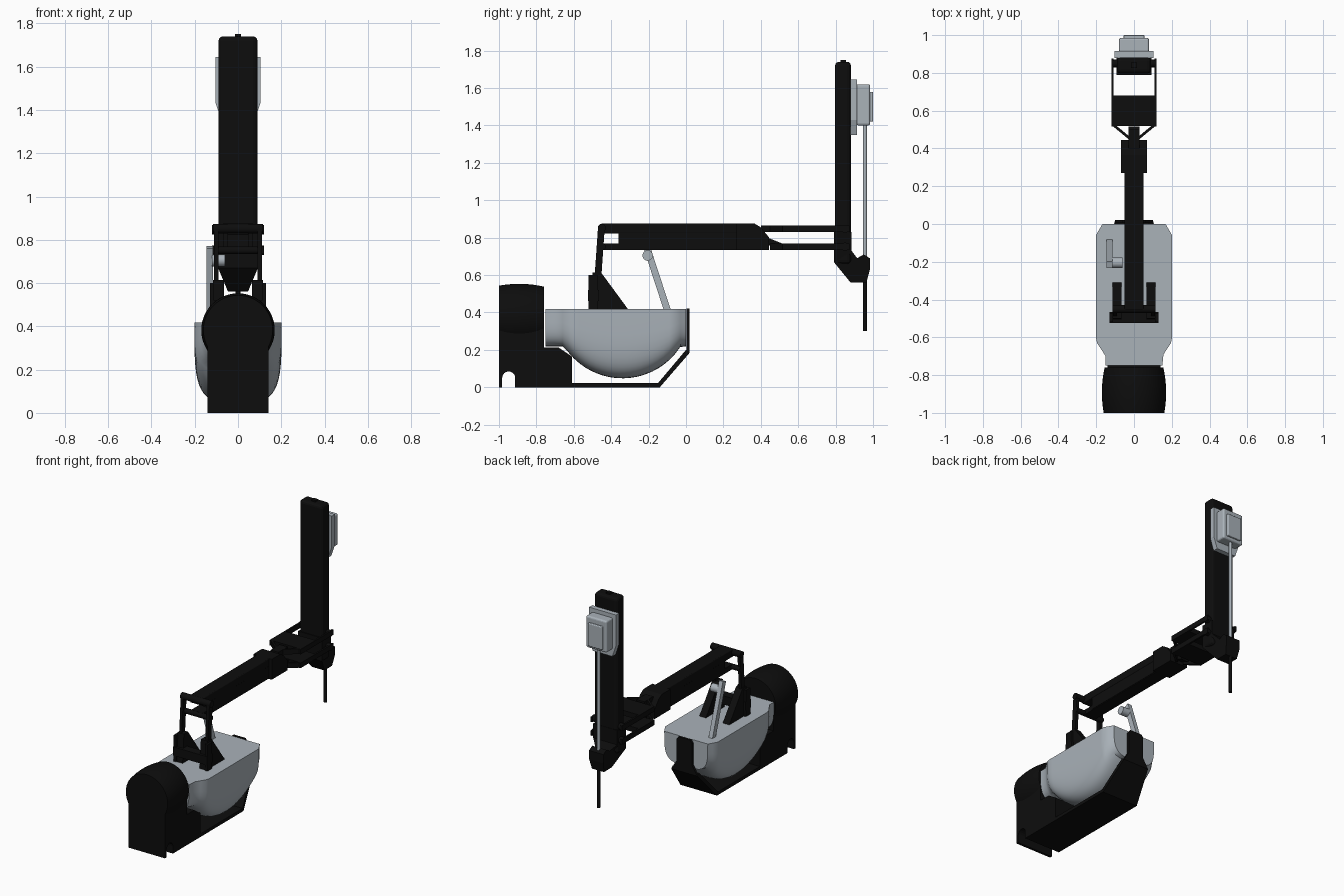
import bpy, bmesh, math

if "Cube" in bpy.data.objects:
    bpy.data.objects.remove(bpy.data.objects["Cube"], do_unlink=True)


def material(name, rgb):
    m = bpy.data.materials.new(name)
    m.use_nodes = True
    m.diffuse_color = (*rgb, 1)
    m.node_tree.nodes["Principled BSDF"].inputs["Base Color"].default_value = (*rgb, 1)
    return m


BLACK = material("matte black", (0.004, 0.004, 0.004))
GREY = material("pale grey", (0.40, 0.445, 0.485))


def finish(name, bm, mat, bevel=0, smooth=False):
    bmesh.ops.recalc_face_normals(bm, faces=bm.faces)
    mesh = bpy.data.meshes.new(name)
    bm.to_mesh(mesh)
    bm.free()
    ob = bpy.data.objects.new(name, mesh)
    bpy.context.collection.objects.link(ob)
    mesh.materials.append(mat)
    if bevel:
        mod = ob.modifiers.new("rounded edges", "BEVEL")
        mod.width, mod.segments = bevel, 3
    if smooth:
        bpy.ops.object.select_all(action="DESELECT")
        ob.select_set(True)
        bpy.context.view_layer.objects.active = ob
        bpy.ops.object.shade_smooth_by_angle(angle=math.radians(35))
    return ob


def prism(name, pts, lo, hi, mat=BLACK, axis="x", bevel=0):
    """Extrude a 2D outline along one axis."""
    place = {"x": lambda a, b, t: (t, a, b),
             "y": lambda a, b, t: (a, t, b),
             "z": lambda a, b, t: (a, b, t)}[axis]
    bm = bmesh.new()
    rings = [[bm.verts.new(place(a, b, t)) for a, b in pts] for t in (lo, hi)]
    for ring in rings:
        bm.faces.new(ring)
    n = len(pts)
    for i in range(n):
        j = (i + 1) % n
        bm.faces.new((rings[0][i], rings[0][j], rings[1][j], rings[1][i]))
    return finish(name, bm, mat, bevel)


def box(name, x, y, z, mat=BLACK, bevel=0):
    pts = [(y[0], z[0]), (y[1], z[0]), (y[1], z[1]), (y[0], z[1])]
    return prism(name, pts, x[0], x[1], mat, bevel=bevel)


def strip(p, q, w):
    """Outline of a straight bar of width w between two points."""
    dy, dz = q[0] - p[0], q[1] - p[1]
    k = w / 2 / math.hypot(dy, dz)
    a, b = -dz * k, dy * k
    return [(p[0] + a, p[1] + b), (q[0] + a, q[1] + b),
            (q[0] - a, q[1] - b), (p[0] - a, p[1] - b)]


def loft(name, rings, mat):
    bm = bmesh.new()
    vs = [[bm.verts.new(p) for p in r] for r in rings]
    n = len(vs[0])
    for r, s in zip(vs, vs[1:]):
        for i in range(n):
            j = (i + 1) % n
            bm.faces.new((r[i], r[j], s[j], s[i]))
    bm.faces.new(vs[0])
    bm.faces.new(vs[-1])
    return finish(name, bm, mat, smooth=True)


def rod(name, x, y, z0, z1, r, mat):
    circle = [(x + r * math.cos(k * math.tau / 16), y + r * math.sin(k * math.tau / 16)) for k in range(16)]
    return loft(name, [[(a, b, z) for a, b in circle] for z in (z0, z1)], mat)


def pin(name, y, z, x0, x1, r, mat=BLACK):
    circle = [(y + r * math.cos(k * math.tau / 16), z + r * math.sin(k * math.tau / 16)) for k in range(16)]
    return loft(name, [[(x, a, b) for a, b in circle] for x in (x0, x1)], mat)


# Housing: lower body with an arched slot, and a barrel drum on top
arch = [(-0.948 - 0.035 * math.cos(t * math.pi / 8), 0.05 + 0.035 * math.sin(t * math.pi / 8)) for t in range(9)]
prism("housing_body", [(-1, 0), (-0.983, 0)] + arch +
      [(-0.913, 0), (-0.76, 0), (-0.76, 0.36), (-1, 0.36)], -0.14, 0.14)
drum = []
for i in range(9):
    t = i / 8
    r = 0.17 - 0.012 * (2 * t - 0.9) ** 2
    drum.append([(r * math.cos(k * math.tau / 48), -1 + 0.24 * t, 0.383 + r * math.sin(k * math.tau / 48))
                 for k in range(48)])
loft("housing_drum", drum, BLACK)
prism("housing_step", [(-0.765, 0), (-0.61, 0), (-0.61, 0.165), (-0.68, 0.212), (-0.765, 0.212)], -0.14, 0.14)

# Base plate with sloped tail and upright tab
box("base_plate", (-0.14, 0.14), (-0.62, -0.14), (0, 0.022))
bm = bmesh.new()
sections = [(0.14, -0.15, 0), (0.14, -0.15, 0.022), (0.1, 0.0, 0.2), (0.1, 0.02, 0.185), (0.14, -0.14, 0)]
left, right = ([bm.verts.new((s * x, y, z)) for x, y, z in sections] for s in (-1, 1))
bm.faces.new(left)
bm.faces.new(right)
for i in range(5):
    j = (i + 1) % 5
    bm.faces.new((left[i], left[j], right[j], right[i]))
finish("sloped_tail", bm, BLACK)
prism("tail_tab", [(-0.1, 0.185), (0.1, 0.185), (0.06, 0.25), (0.06, 0.4), (0.045, 0.42),
                   (-0.045, 0.42), (-0.06, 0.4), (-0.06, 0.25)], 0.004, 0.02, axis="y")

# Hollow bowl: rounded cross-sections along its length
RIM = 0.418


def half_width(y):
    if y < -0.62:
        return 0.15 + 0.052 * min(1, max(0, (y + 0.70) / 0.08))
    return 0.202 - 0.035 * max(0, (y + 0.06) / 0.06)


def depth(y):
    curve = math.sqrt(max(0, 0.37 ** 2 - (y + 0.34) ** 2))
    return max(curve, 0.2)


def power(v, p):
    return math.copysign(abs(v) ** p, v)


def bowl_ring(y, wall):
    w, d = half_width(y) - wall, depth(y) - wall
    place = max(-0.75 + wall, min(-wall, y))
    return [(w * power(math.cos(k * math.pi / 24), 0.5), place,
             RIM - d * power(math.sin(k * math.pi / 24), 0.5) if 0 < k < 24 else RIM) for k in range(25)]


steps = [-0.75, -0.70] + [-0.66 + 0.03 * i for i in range(21)] + [-0.03, 0]
bm = bmesh.new()
for wall in (0, 0.032):
    ys = [-0.75 + wall + (y + 0.75) * (0.75 - 2 * wall) / 0.75 for y in steps]
    rings = [[bm.verts.new(p) for p in bowl_ring(y, wall)] for y in ys]
    for r, s in zip(rings, rings[1:]):
        for i in range(24):
            bm.faces.new((r[i], r[i + 1], s[i + 1], s[i]))
    bm.faces.new(rings[0])
    bm.faces.new(rings[-1])
bmesh.ops.bridge_loops(bm, edges=[e for e in bm.edges if e.is_boundary])
finish("bowl", bm, GREY, smooth=True)

# Pedestal brackets, links and cross bar
for s, side in ((-1, "right"), (1, "left")):
    lo, hi = sorted((s * 0.065, s * 0.115))
    prism(side + "_bracket", [(-0.53, 0.2), (-0.15, 0.2), (-0.455, 0.615), (-0.5, 0.615)], lo, hi)
    lo, hi = sorted((s * 0.09, s * 0.11))
    prism(side + "_link", strip((-0.477, 0.5), (-0.452, 0.86), 0.036), lo, hi)
    box(side + "_bracket_edge", sorted((s * 0.11, s * 0.13)), (-0.52, -0.47), (0.3, 0.6))
box("bracket_cross_bar", (-0.13, 0.13), (-0.525, -0.465), (0.46, 0.52))
pin("upper_pivot", -0.45, 0.852, -0.115, 0.115, 0.022)
pin("lower_pivot", -0.447, 0.752, -0.11, 0.11, 0.018)

# Balance strut
prism("strut", strip((-0.215, 0.765), (-0.05, 0.26), 0.036), -0.145, -0.115, GREY)
pin("strut_knob", -0.205, 0.705, -0.12, -0.06, 0.028, GREY)

# Arm: two beams, a sleeve and a fork
box("upper_beam", (-0.05, 0.05), (-0.455, 0.3), (0.822, 0.876), bevel=0.006)
box("lower_beam", (-0.045, 0.045), (-0.45, 0.42), (0.735, 0.77))
box("beam_core", (-0.048, 0.048), (-0.36, 0.3), (0.74, 0.83))
prism("arm_sleeve", [(0.27, 0.735), (0.445, 0.735), (0.445, 0.8), (0.4, 0.855),
                     (0.365, 0.876), (0.27, 0.876)], -0.07, 0.07)
box("upper_tongue", (-0.03, 0.03), (0.4, 0.5), (0.83, 0.865))
prism("lower_tongue", strip((0.39, 0.8), (0.51, 0.752), 0.035), -0.03, 0.03)
for z, level in ((0.735, "lower"), (0.83, "upper")):
    box(level + "_fork_plate", (-0.11, 0.11), (0.52, 0.68), (z, z + 0.035))
    for s, side in ((-1, "right"), (1, "left")):
        prism(side + "_" + level + "_fork", strip((s * 0.025, 0.455), (s * 0.11, 0.525), 0.014),
              z, z + 0.035, axis="z")
        box(side + "_" + level + "_rail", sorted((s * 0.108, s * 0.12)), (0.515, 0.875), (z, z + 0.035))
    pin(level + "_tower_pivot", 0.85, z + 0.017, -0.12, 0.12, 0.022)

# Tower and its tapered foot
box("tower", (-0.09, 0.09), (0.797, 0.882), (0.66, 1.74), bevel=0.02)
box("tower_cap_nub", (-0.015, 0.015), (0.825, 0.855), (1.735, 1.75))
foot = prism("tower_foot", [(0.79, 0.83), (0.79, 0.67), (0.88, 0.56), (0.965, 0.56), (0.983, 0.63),
                            (0.983, 0.69), (0.95, 0.71), (0.915, 0.69), (0.885, 0.73), (0.885, 0.83)],
             -0.092, 0.092)
for v in foot.data.vertices:
    if v.co.z < 0.6:
        v.co.x *= 0.5
    elif v.co.y > 0.9:
        v.co.x *= 0.6

# Needle and drive rod
rod("needle", 0, 0.957, 0.3, 0.6, 0.011, BLACK)
rod("drive_rod", 0, 0.957, 0.68, 1.41, 0.011, GREY)

# Motor box with back plate and cover
prism("motor_plate", [(-0.075, 1.35), (0.075, 1.35), (0.103, 1.43), (0.103, 1.645), (-0.103, 1.645),
                      (-0.103, 1.43)], 0.88, 0.915, GREY, axis="y")
box("motor_box", (-0.08, 0.08), (0.91, 0.985), (1.4, 1.62), GREY, bevel=0.012)
box("motor_cover", (-0.055, 0.055), (0.98, 1.0), (1.42, 1.58), GREY, bevel=0.006)
